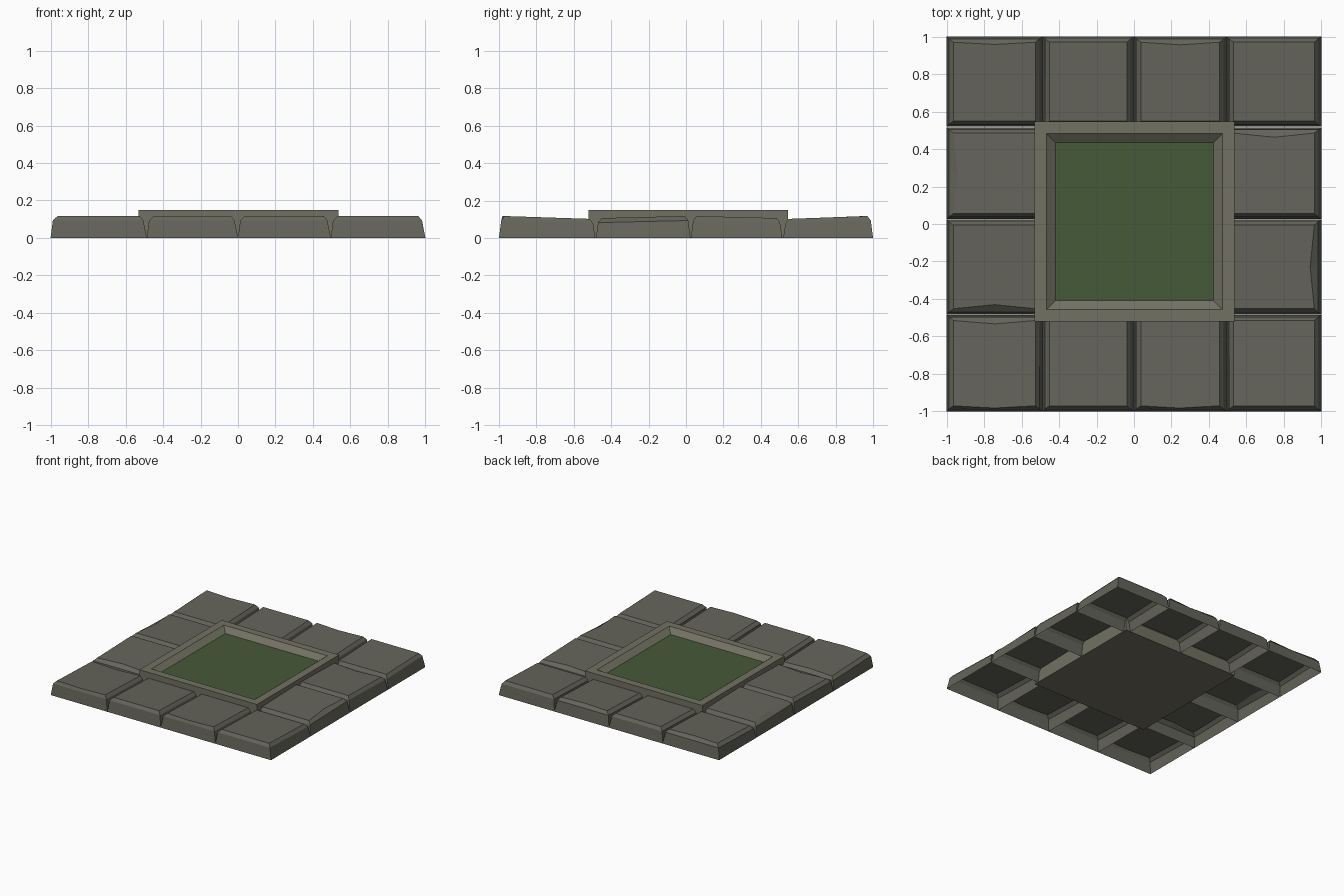
import bpy, bmesh

if "Cube" in bpy.data.objects:
    bpy.data.objects.remove(bpy.data.objects["Cube"])


def material(name, rgb):
    m = bpy.data.materials.new(name)
    m.diffuse_color = (*rgb, 1)
    m.use_nodes = True
    m.node_tree.nodes["Principled BSDF"].inputs["Base Color"].default_value = m.diffuse_color
    return m


STONE = material("stone", (0.13, 0.13, 0.105))
RIM = material("rim_stone", (0.17, 0.165, 0.125))
GRASS = material("grass", (0.06, 0.1, 0.04))


def finish(bm, name, mat):
    bmesh.ops.recalc_face_normals(bm, faces=bm.faces)
    me = bpy.data.meshes.new(name)
    bm.to_mesh(me)
    bm.free()
    me.materials.append(mat)
    ob = bpy.data.objects.new(name, me)
    bpy.context.collection.objects.link(ob)
    return ob


def bridge(bm, a, b):
    n = len(a)
    for i in range(n):
        bm.faces.new((a[i], a[(i + 1) % n], b[(i + 1) % n], b[i]))


def ring(bm, x0, x1, y0, y1, za, zb, bow=(0, 0, 0, 0)):
    # corners and edge midpoints; za/zb = heights at y0/y1, bow = inward dent (S, E, N, W)
    xm, ym, zm = (x0 + x1) / 2, (y0 + y1) / 2, (za + zb) / 2
    s, e, n, w = bow
    pts = [(x0, y0, za), (xm, y0 + s, za), (x1, y0, za), (x1 - e, ym, zm),
           (x1, y1, zb), (xm, y1 - n, zb), (x0, y1, zb), (x0 + w, ym, zm)]
    return [bm.verts.new(p) for p in pts]


def stone(name, x0, x1, y0, y1, za, zb, bow):
    # tapered paving stone, open underneath
    bm = bmesh.new()
    base = ring(bm, x0, x1, y0, y1, 0, 0)
    mid = ring(bm, x0 + .012, x1 - .018, y0 + .012, y1 - .012, za - .024, zb - .024)
    top = ring(bm, x0 + .037, x1 - .038, y0 + .03, y1 - .03, za, zb, bow)
    bridge(bm, base, mid)
    bridge(bm, mid, top)
    bm.faces.new(top)
    finish(bm, name, STONE)


# ring of twelve stones around the planter
cols = [(-1, -.487), (-.487, 0), (0, .495), (.495, 1)]
rows = [(-1, -.485), (-.482, .024), (.026, .515), (.52, 1)]
heights = [(.117, .102), (.106, .117), (.117, .106), (.102, .117)]
bows = {(0, 0): (-.012, 0, .018, 0), (2, 0): (-.012, 0, 0, 0),
        (0, 1): (.022, 0, 0, 0), (3, 1): (0, .022, 0, 0),
        (0, 2): (0, 0, 0, .022), (3, 2): (0, 0, .022, 0),
        (0, 3): (0, 0, .012, 0), (2, 3): (0, 0, .014, 0)}
for i, (x0, x1) in enumerate(cols):
    for j, (y0, y1) in enumerate(rows):
        if i in (1, 2) and j in (1, 2):
            continue
        stone(f"stone_{i}_{j}", x0, x1, y0, y1, *heights[j],
              bows.get((i, j), (0, 0, 0, 0)))

# planter rim: solid base, raised border, sloping inner walls
CX, CY, GZ = .003, .013, .112


def square(bm, h, z):
    return [bm.verts.new((CX + a * h, CY + b * h, z))
            for a, b in ((-1, -1), (1, -1), (1, 1), (-1, 1))]


bm = bmesh.new()
loops = [square(bm, .533, 0), square(bm, .533, .15),
         square(bm, .47, .15), square(bm, .422, GZ)]
for a, b in zip(loops, loops[1:]):
    bridge(bm, a, b)
bm.faces.new(loops[0])
finish(bm, "planter_rim", RIM)

# grass bed
bm = bmesh.new()
bm.faces.new(square(bm, .422, GZ))
finish(bm, "grass_bed", GRASS)
